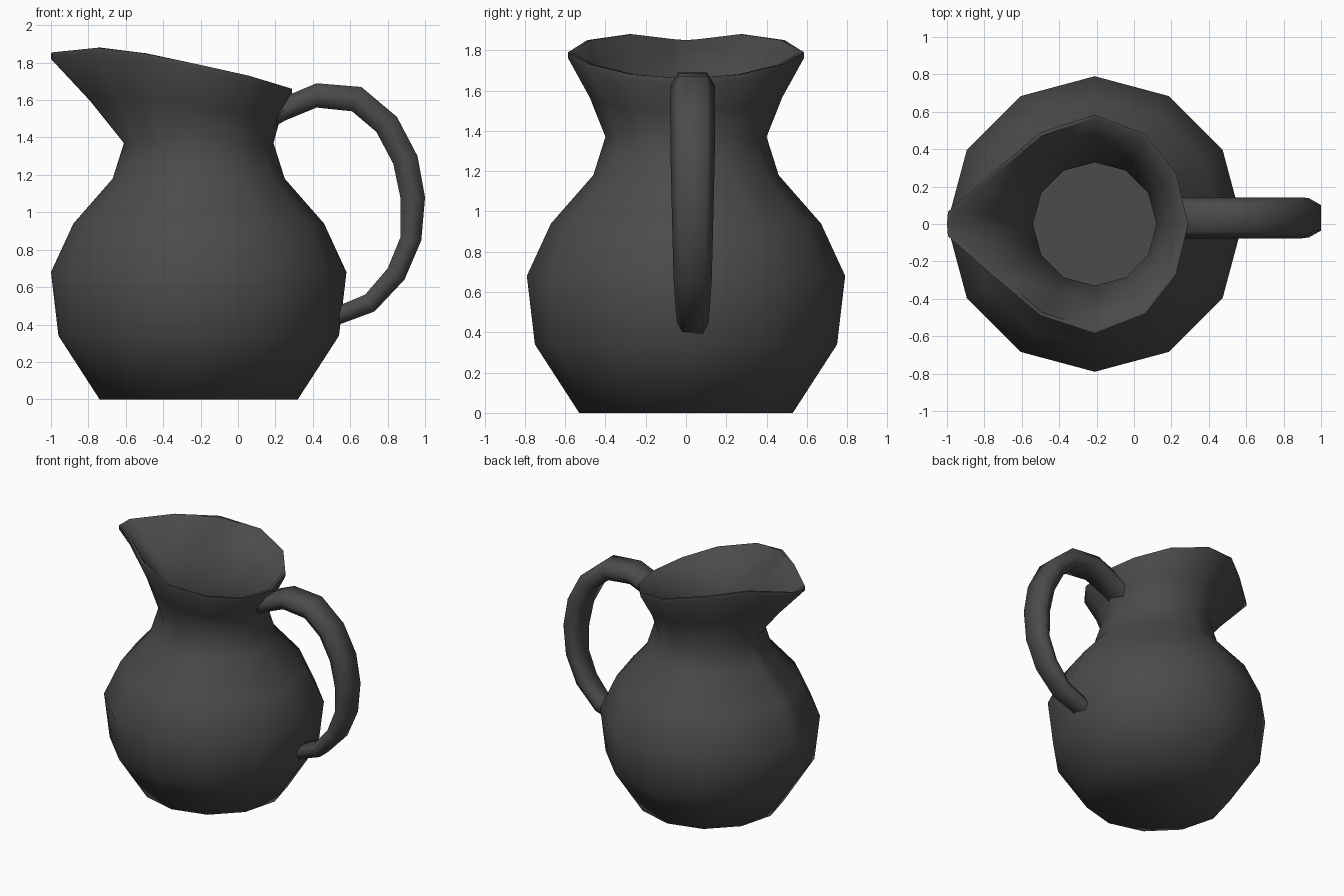
import bpy, bmesh, math
from mathutils import Vector

if "Cube" in bpy.data.objects:
    bpy.data.objects.remove(bpy.data.objects["Cube"])

CX = -0.21  # axis of the jug body
DARK = bpy.data.materials.new("dark_glaze")
DARK.diffuse_color = (0.07, 0.07, 0.07, 1)
DARK.use_nodes = True
DARK.node_tree.nodes["Principled BSDF"].inputs["Base Color"].default_value = DARK.diffuse_color


def mirror_half(half):
    # half runs from +x round to -x; first and last lie on y = 0
    return half + [Vector((p.x, -p.y, p.z)) for p in half[-2:0:-1]]


def circle(r, z):
    # 12-gon, with an extra column either side of the spout tip
    h = [Vector((CX + r * math.cos(math.radians(a)), r * math.sin(math.radians(a)), z))
         for a in range(0, 181, 30)]
    h[-1].y = 0
    h.insert(6, h[5].lerp(h[6], 0.8))
    return mirror_half(h)


def blend(a, b, t, pull=0.0):
    out = []
    for p, q in zip(a, b):
        m = p.lerp(q, t)
        d = Vector((m.x - CX, m.y, 0)).normalized()
        out.append(m - d * pull)
    return out


def skin(name, rings, angle):
    bm = bmesh.new()
    vr = [[bm.verts.new(p) for p in ring] for ring in rings]
    n = len(vr[0])
    for a, b in zip(vr, vr[1:]):
        for i in range(n):
            j = (i + 1) % n
            bm.faces.new((a[i], a[j], b[j], b[i]))
    bm.faces.new(vr[0][::-1])
    bm.faces.new(vr[-1])
    bmesh.ops.recalc_face_normals(bm, faces=bm.faces)
    me = bpy.data.meshes.new(name)
    bm.to_mesh(me)
    bm.free()
    me.materials.append(DARK)
    ob = bpy.data.objects.new(name, me)
    bpy.context.collection.objects.link(ob)
    bpy.ops.object.select_all(action='DESELECT')
    ob.select_set(True)
    bpy.context.view_layer.objects.active = ob
    bpy.ops.object.shade_smooth_by_angle(angle=math.radians(angle))
    return ob


# Jug body: outer wall, pouring lip, then inner wall down to the floor
profile = [(0.53, 0), (0.75, 0.34), (0.79, 0.68), (0.67, 0.94), (0.46, 1.18), (0.40, 1.37)]
outer = [circle(r, z) for r, z in profile]
inner = [circle(r - 0.07, max(z, 0.07)) for r, z in reversed(profile)]
rim = mirror_half([Vector(p) for p in (
    (0.29, 0, 1.66), (0.225, 0.27, 1.68), (0.06, 0.48, 1.73), (-0.21, 0.585, 1.79),
    (-0.50, 0.49, 1.85), (-0.75, 0.28, 1.88), (-0.995, 0.065, 1.855), (-1.0, 0, 1.85))])
rim_low = [p - Vector((0, 0, 0.03)) for p in rim]
rim_in = blend(rim, rim, 0, 0.02)
flare = blend(outer[-1], rim_low, 0.5, 0.015)
flare_in = blend(inner[0], rim_in, 0.5, 0.015)
body = skin("jug_body", outer + [flare, rim_low, rim, rim_in, flare_in] + inner, 60)
body.data.polygons[-1].use_smooth = False  # flat inside floor

# Handle: hexagonal section swept along an arc; (outer x, z, inner x, z, half width)
path = [(0.22, 1.58, 0.185, 1.45, 0.11), (0.29, 1.635, 0.25, 1.49, 0.11),
        (0.42, 1.69, 0.42, 1.56, 0.11), (0.66, 1.67, 0.61, 1.54, 0.11),
        (0.85, 1.51, 0.74, 1.43, 0.11), (0.96, 1.30, 0.83, 1.26, 0.11),
        (1.00, 1.08, 0.87, 1.07, 0.105), (0.98, 0.85, 0.87, 0.87, 0.10),
        (0.89, 0.64, 0.80, 0.70, 0.095), (0.73, 0.47, 0.68, 0.56, 0.085),
        (0.50, 0.385, 0.49, 0.48, 0.075)]
HY = 0.033
sections = []
for ox, oz, ix, iz, w in path:
    mx, mz, f = (ox + ix) / 2, (oz + iz) / 2, w * 0.65
    sections.append([Vector(p) for p in (
        (ox, HY - f, oz), (ox, HY + f, oz), (mx, HY + w, mz),
        (ix, HY + f, iz), (ix, HY - f, iz), (mx, HY - w, mz))])
skin("handle", sections, 75)
